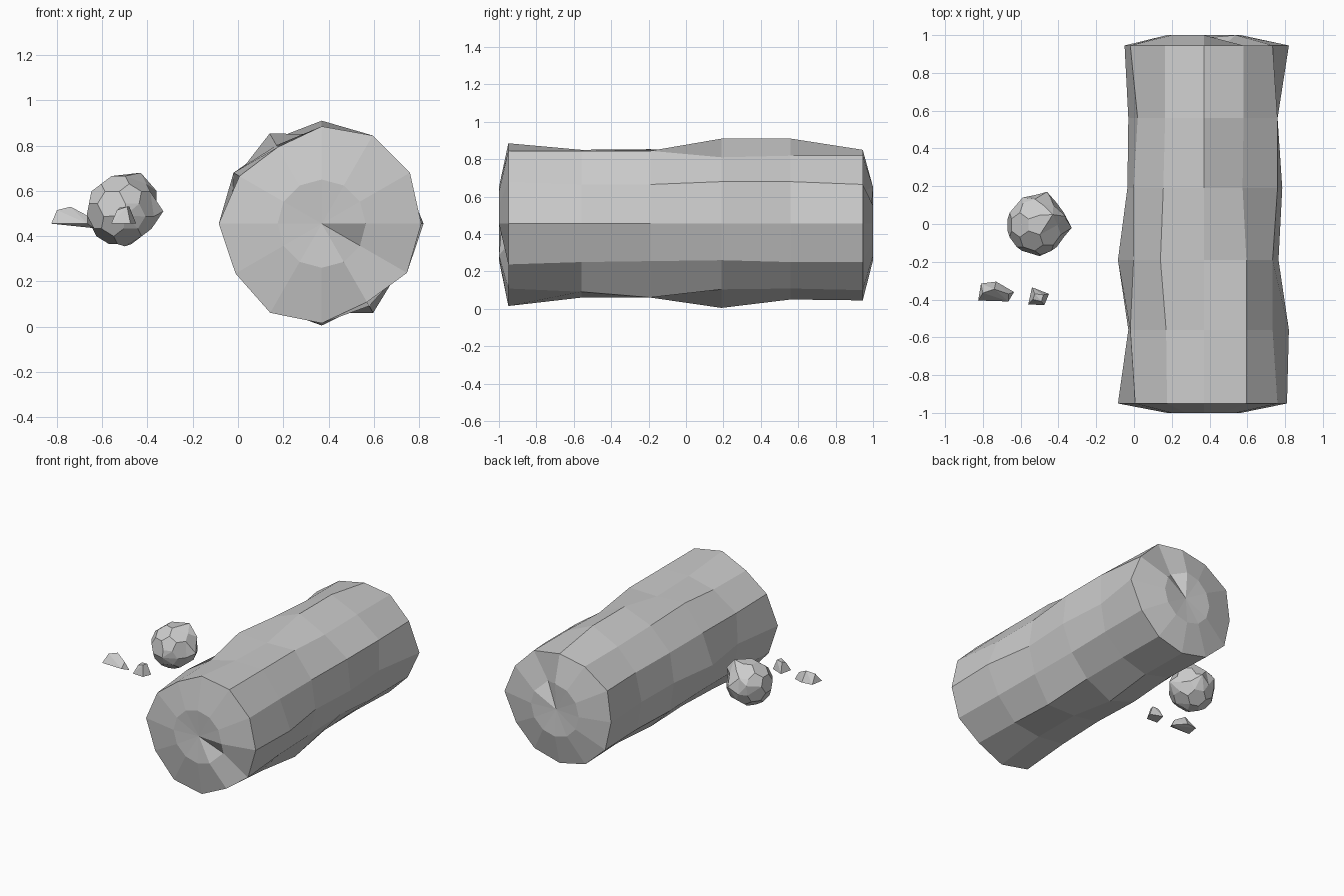
import bpy, bmesh
from math import cos, sin, radians
from mathutils import Vector

if "Cube" in bpy.data.objects:
    bpy.data.objects.remove(bpy.data.objects["Cube"])


def finish(bm, name):
    bmesh.ops.recalc_face_normals(bm, faces=bm.faces)
    me = bpy.data.meshes.new(name)
    bm.to_mesh(me)
    bm.free()
    ob = bpy.data.objects.new(name, me)
    bpy.context.collection.objects.link(ob)
    return ob


# Log: twelve-sided uneven trunk, radii (in hundredths) around each ring from +x
CX, CZ = 0.37, 0.455
ring_y = [-0.95, -0.56, -0.19, 0.19, 0.56, 0.945]
radii = [
    [44, 45, 45, 43, 39, 42, 45.5, 44, 45.5, 44, 40, 43.5],
    [45, 42, 45, 39.5, 40, 45, 40, 42, 43, 39.5, 42, 41],
    [39.5, 42, 45, 38.5, 46, 43, 45.5, 42, 42, 39.5, 45.5, 40],
    [41.5, 45, 41, 45.5, 43, 43, 40.5, 43, 43, 45, 40.5, 39],
    [39, 45, 42, 45.5, 41, 40.5, 40, 42, 41, 40.5, 40, 41],
    [45, 42, 42, 39.5, 41, 45, 42, 43, 42, 41, 41, 41],
]
bm = bmesh.new()


def ring(y, rs):
    return [bm.verts.new((CX + r * cos(radians(30 * i)), y, CZ + r * sin(radians(30 * i))))
            for i, r in enumerate(rs)]


def bridge(a, b):
    for i in range(12):
        j = (i + 1) % 12
        bm.faces.new((a[i], a[j], b[j], b[i]))


rings = [ring(y, [r / 100 for r in rs]) for y, rs in zip(ring_y, radii)]
for a, b in zip(rings, rings[1:]):
    bridge(a, b)
# Domed end grain with one chipped wedge on each end
for s, rim, chip in ((-1, rings[0], 11), (1, rings[-1], 2)):
    inner = ring(s, [0.195] * 12)
    inner[chip].co.y = s * 0.94
    bridge(rim, inner)
    c = bm.verts.new((CX, s * 0.985, CZ))
    for i in range(12):
        bm.faces.new((c, inner[i], inner[(i + 1) % 12]))
finish(bm, "log")

# Lumpy stone: truncated icosahedron with a few corners pulled out
bm = bmesh.new()
bmesh.ops.create_icosphere(bm, subdivisions=1, radius=1)
bmesh.ops.bevel(bm, geom=bm.verts[:], offset=33, offset_type='PERCENT',
                segments=1, affect='VERTICES')
centre = Vector((-0.515, -0.005, 0.515))
for v in bm.verts:
    v.co = centre + v.co.normalized() * 0.16
for p in ((-0.43, 0.05, 0.68), (-0.36, 0.04, 0.60), (-0.33, -0.02, 0.51),
          (-0.46, 0.17, 0.53), (-0.59, 0.14, 0.56), (-0.50, -0.03, 0.355),
          (-0.50, -0.17, 0.49)):
    p = Vector(p)
    min(bm.verts, key=lambda v: (v.co - p).length).co = p
bmesh.ops.triangulate(bm, faces=[f for f in bm.faces if len(f.verts) == 6])
bmesh.ops.dissolve_limit(bm, angle_limit=radians(4), verts=bm.verts[:], edges=bm.edges[:])
finish(bm, "stone")


# Loose chips: small tapered shards
def shard(name, points):
    bm = bmesh.new()
    for p in points:
        bm.verts.new(p)
    bmesh.ops.convex_hull(bm, input=bm.verts[:])
    finish(bm, name)


shard("large_chip", [
    (-0.825, -0.405, 0.455), (-0.665, -0.41, 0.455), (-0.635, -0.36, 0.435),
    (-0.73, -0.305, 0.455), (-0.81, -0.315, 0.455),
    (-0.80, -0.365, 0.515), (-0.74, -0.345, 0.53), (-0.665, -0.37, 0.49)])
shard("small_chip", [
    (-0.56, -0.425, 0.455), (-0.475, -0.43, 0.455), (-0.45, -0.37, 0.455),
    (-0.54, -0.335, 0.455),
    (-0.535, -0.40, 0.515), (-0.49, -0.41, 0.53), (-0.48, -0.375, 0.53),
    (-0.525, -0.37, 0.525)])
